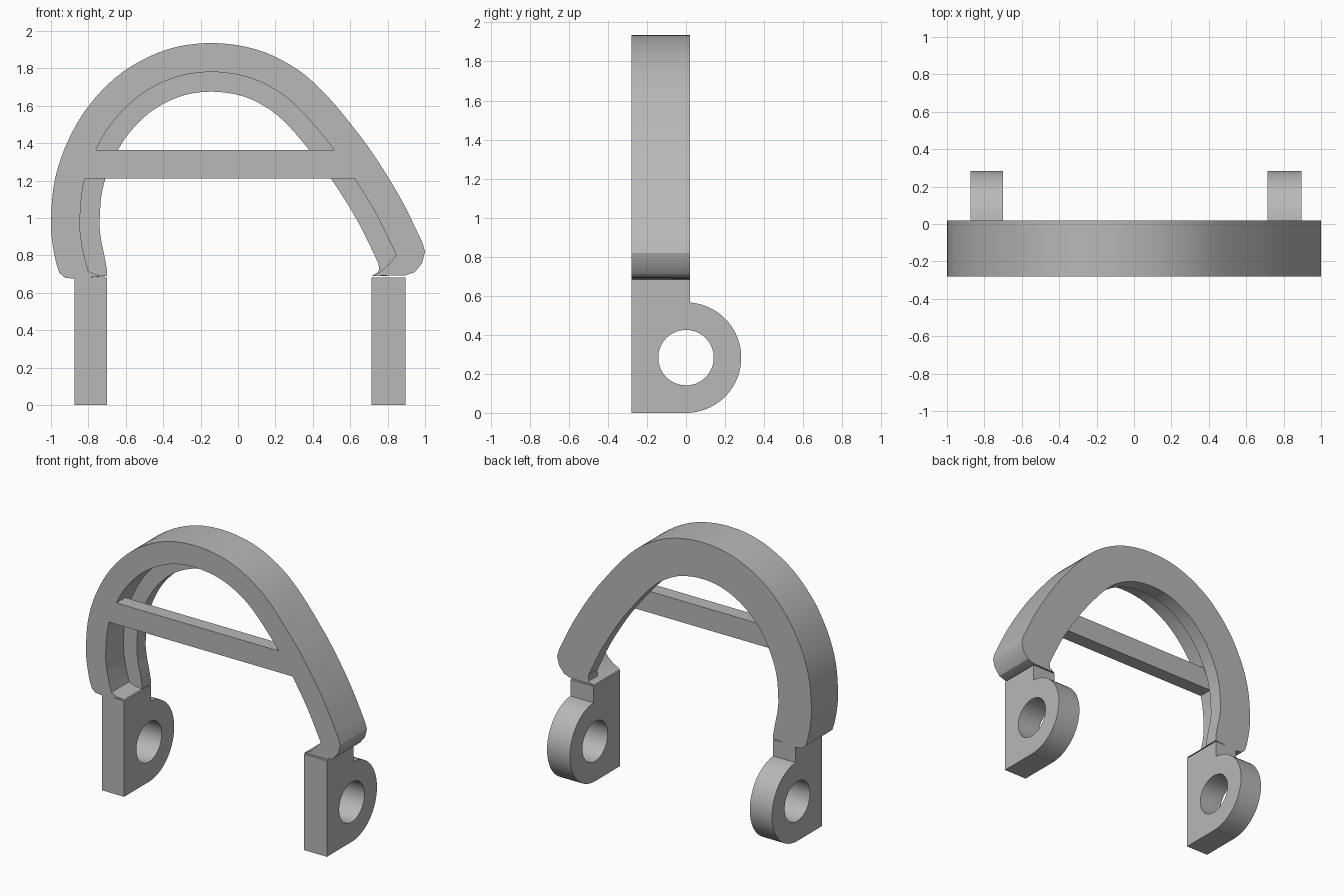
import bpy
import bmesh
from math import sin, cos, atan2, radians, hypot
from mathutils import Vector

cube = bpy.data.objects.get("Cube")
if cube:
    bpy.data.objects.remove(cube, do_unlink=True)

grey = bpy.data.materials.new("plain grey")
grey.use_nodes = True
grey.diffuse_color = (0.48, 0.48, 0.48, 1)
grey.node_tree.nodes["Principled BSDF"].inputs["Base Color"].default_value = (0.48, 0.48, 0.48, 1)

FRONT, BACK = -0.28, 0.02
BAR_BACK, STEP = -0.18, -0.08


def skin(name, sections, loop):
    """Join closed cross-sections into one solid, as a ring or with end caps."""
    bm = bmesh.new()
    rows = [[bm.verts.new(p) for p in s] for s in sections]
    count = len(rows[0])
    pairs = list(zip(rows, rows[1:]))
    if loop:
        pairs.append((rows[-1], rows[0]))
    else:
        bm.faces.new(rows[0])
        bm.faces.new(rows[-1])
    for a, b in pairs:
        for i in range(count):
            j = (i + 1) % count
            bm.faces.new((a[i], a[j], b[j], b[i]))
    bmesh.ops.recalc_face_normals(bm, faces=bm.faces)
    mesh = bpy.data.meshes.new(name)
    bm.to_mesh(mesh)
    bm.free()
    mesh.materials.append(grey)
    mesh.shade_smooth()
    mesh.set_sharp_from_angle(angle=radians(30))
    obj = bpy.data.objects.new(name, mesh)
    bpy.context.collection.objects.link(obj)
    return obj


def spline(points, steps):
    """Smooth curve through 2D points, with the direction at each sample."""
    p = [Vector(q) for q in points]
    p = [2 * p[0] - p[1]] + p + [2 * p[-1] - p[-2]]
    result = []
    for a, b, c, d in zip(p, p[1:], p[2:], p[3:]):
        m, n = (c - a) / 2, (d - b) / 2
        for k in range(steps):
            t = k / steps
            pos = (b * (2*t**3 - 3*t**2 + 1) + m * (t**3 - 2*t**2 + t)
                   + c * (3*t**2 - 2*t**3) + n * (t**3 - t**2))
            tan = (b * (6*t**2 - 6*t) + m * (3*t**2 - 4*t + 1)
                   + c * (6*t - 6*t**2) + n * (3*t**2 - 2*t))
            result.append((pos, tan.normalized()))
    result.append((p[-2], (p[-2] - p[-3]).normalized()))
    return result


# Arch: outer edge, recess edge and rear lip edge
outer_path = [(-0.97, 0.75), (-0.99, 0.85), (-1, 0.98), (-0.98, 1.2), (-0.91, 1.41),
              (-0.79, 1.61), (-0.61, 1.785), (-0.38, 1.9), (-0.14, 1.935), (0.1, 1.9),
              (0.3, 1.805), (0.46, 1.67), (0.64, 1.455), (0.76, 1.285), (0.88, 1.085), (0.985, 0.87)]
left_foot = [((-0.875, 0.675), (-0.70, 0.69), (-0.699, 0.689)),
             ((-0.925, 0.68), (-0.76, 0.697), (-0.70, 0.70)),
             ((-0.955, 0.705), (-0.80, 0.715), (-0.70, 0.72))]
right_foot = [((1.0, 0.82), (0.838, 0.79), (0.75, 0.75)),
              ((0.985, 0.76), (0.81, 0.755), (0.755, 0.735)),
              ((0.945, 0.71), (0.765, 0.715), (0.75, 0.71)),
              ((0.895, 0.693), (0.715, 0.69), (0.714, 0.689))]
middle = []
for pos, tan in spline(outer_path, 5):
    inward = Vector((tan.y, -tan.x))
    middle.append((pos, pos + inward * 0.155, pos + inward * 0.26))


def arch_section(row):
    (ox, oz), (ix, iz), (lx, lz) = row
    return [(ox, FRONT, oz), (ox, BACK, oz), (lx, BACK, lz),
            (lx, STEP, lz), (ix, STEP, iz), (ix, FRONT, iz)]


skin("arch_frame", [arch_section(r) for r in left_foot + middle + right_foot], False)

# Cross bar, its ends buried in the arch
skin("cross_bar", [[(x, FRONT, 1.21), (x, BAR_BACK, 1.21), (x, BAR_BACK, 1.362), (x, FRONT, 1.362)]
                   for x in (-0.85, 0.64)], False)

# Legs: flat plate with a round lug and a pivot hole
R, HOLE, TOP = 0.283, 0.142, 0.682
start = atan2((R**2 - BACK**2) ** 0.5, BACK)
outline = []
for k in range(33):
    a = start * (1 - k / 16)
    outline.append((R * cos(a), R + R * sin(a)))
corners = [outline[-1], (BACK, 0), (FRONT, 0), (FRONT, TOP), (BACK, TOP)]
for (y0, z0), (y1, z1) in zip(corners[1:], corners[2:]):
    n = max(1, round(hypot(y1 - y0, z1 - z0) / 0.05))
    outline += [(y0 + (y1 - y0) * k / n, z0 + (z1 - z0) * k / n) for k in range(n)]
outline.append(corners[-1])


def leg(name, x0, x1):
    rows = []
    for y, z in outline:
        a = atan2(z - R, y)
        hy, hz = HOLE * cos(a), R + HOLE * sin(a)
        rows.append([(x0, y, z), (x1, y, z), (x1, hy, hz), (x0, hy, hz)])
    skin(name, rows, True)


leg("right_leg", -0.875, -0.70)
leg("left_leg", 0.715, 0.895)
